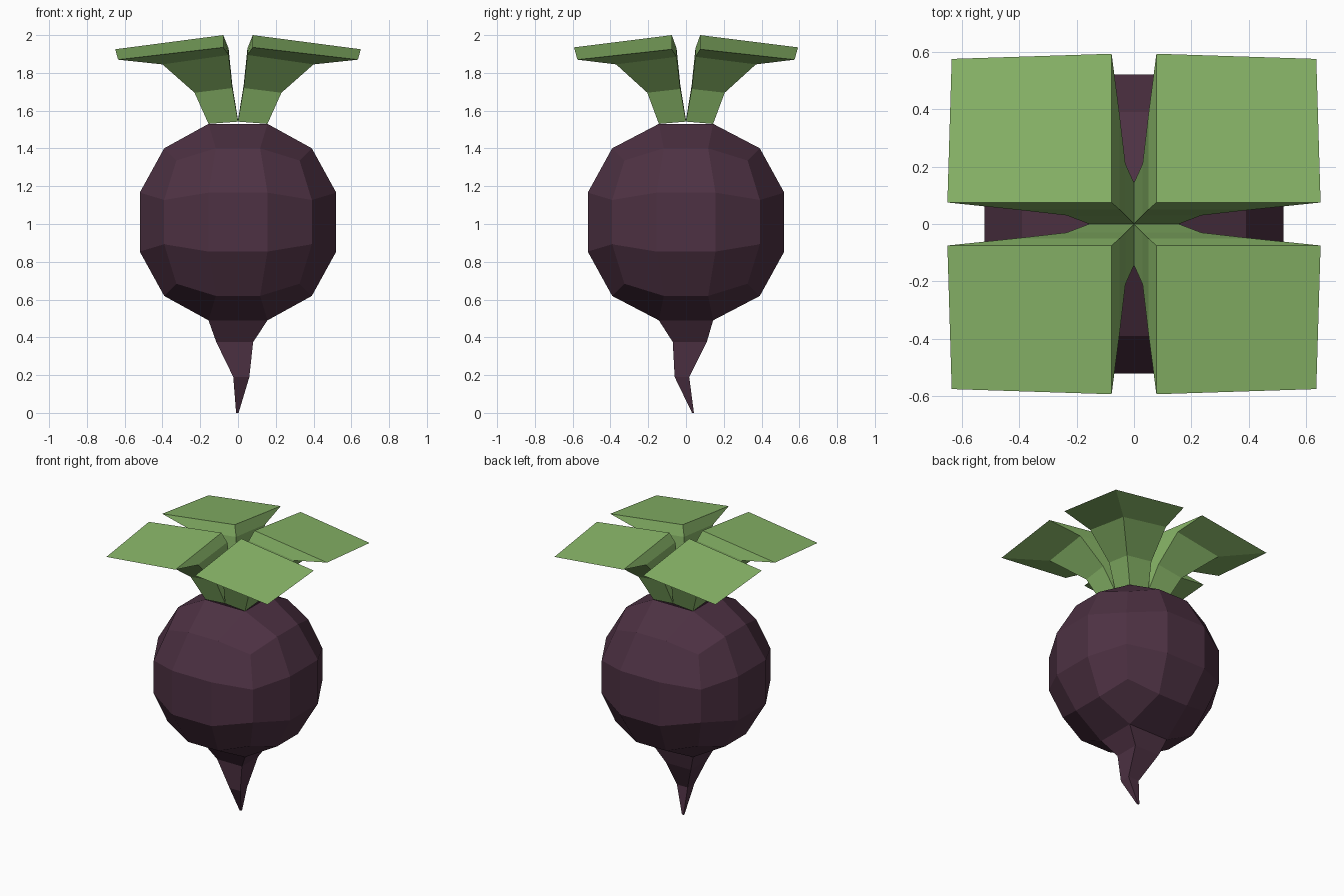
import bpy, bmesh
from mathutils import Vector

if "Cube" in bpy.data.objects:
    bpy.data.objects.remove(bpy.data.objects["Cube"])

R, T, CZ = 0.565, 0.30, 1.01  # body radius, inner grid position, centre height


def material(name, rgb):
    m = bpy.data.materials.new(name)
    m.diffuse_color = (*rgb, 1)
    m.use_nodes = True
    m.node_tree.nodes["Principled BSDF"].inputs["Base Color"].default_value = m.diffuse_color
    return m


PURPLE = material("beet_purple", (0.075, 0.031, 0.056))
GREEN = material("leaf_green", (0.25, 0.47, 0.14))


def finish(name, bm, mat):
    bmesh.ops.remove_doubles(bm, verts=bm.verts, dist=1e-4)
    bmesh.ops.recalc_face_normals(bm, faces=bm.faces)
    me = bpy.data.meshes.new(name)
    bm.to_mesh(me)
    bm.free()
    me.materials.append(mat)
    ob = bpy.data.objects.new(name, me)
    bpy.context.collection.objects.link(ob)
    return ob


def loft(name, rings, mat):
    """Skin a stack of four-point rings and cap the last one."""
    bm = bmesh.new()
    vs = [[bm.verts.new(p) for p in ring] for ring in rings]
    for a, b in zip(vs, vs[1:]):
        for i in range(4):
            j = (i + 1) % 4
            bm.faces.new((a[i], a[j], b[j], b[i]))
    bm.faces.new(vs[-1])
    return finish(name, bm, mat)


def ball_point(v):
    p = Vector(v).normalized() * R
    # top and bottom openings are slightly narrower front to back
    if abs(p.z) > 0.5:
        p.y *= 0.92
    return p + Vector((0, 0, CZ))


# Bulb: cube with a 3 x 3 grid per side, blown up to a sphere, open at both poles
bm = bmesh.new()
grid = (-1, -T, T, 1)
for axis in range(3):
    for side in (-1, 1):
        for i in range(3):
            for j in range(3):
                if axis == 2 and i == j == 1:
                    continue
                quad = []
                for di, dj in ((0, 0), (1, 0), (1, 1), (0, 1)):
                    c = [0, 0, 0]
                    c[axis] = side
                    c[(axis + 1) % 3] = grid[i + di]
                    c[(axis + 2) % 3] = grid[j + dj]
                    quad.append(bm.verts.new(ball_point(c)))
                bm.faces.new(quad)
finish("bulb", bm, PURPLE)

# Root: square sections (x0, x1, y0, y1, z) tapering to a bent tip
sections = [(-0.115, 0.08, -0.07, 0.11, 0.375),
            (-0.025, 0.06, -0.06, 0.017, 0.19),
            (-0.01, 0.003, 0.032, 0.042, 0.0)]
rings = [[ball_point((x, y, -1)) for x, y in ((-T, -T), (T, -T), (T, T), (-T, T))]]
for x0, x1, y0, y1, z in sections:
    rings.append([(x0, y0, z), (x1, y0, z), (x1, y1, z), (x0, y1, z)])
loft("root", rings, PURPLE)

# Leaves: one flaring stalk and blade, mirrored into the four quadrants
corner = ball_point((T, T, 1))
leaf = [
    [(0, 0, 1.55), (corner.x, 0, 1.542), tuple(corner), (0, corner.y, 1.542)],
    [(0.03, 0.03, 1.735), (0.235, 0.03, 1.715), (0.23, 0.205, 1.695), (0.03, 0.21, 1.72)],
    [(0.05, 0.05, 1.93), (0.41, 0.05, 1.885), (0.40, 0.37, 1.845), (0.05, 0.38, 1.895)],
    [(0.078, 0.075, 2.0), (0.65, 0.075, 1.925), (0.635, 0.575, 1.87), (0.078, 0.593, 1.935)],
]
for sx, xn in ((-1, "left"), (1, "right")):
    for sy, yn in ((-1, "front"), (1, "back")):
        loft(f"leaf_{yn}_{xn}",
             [[(sx * x, sy * y, z) for x, y, z in ring] for ring in leaf], GREEN)
